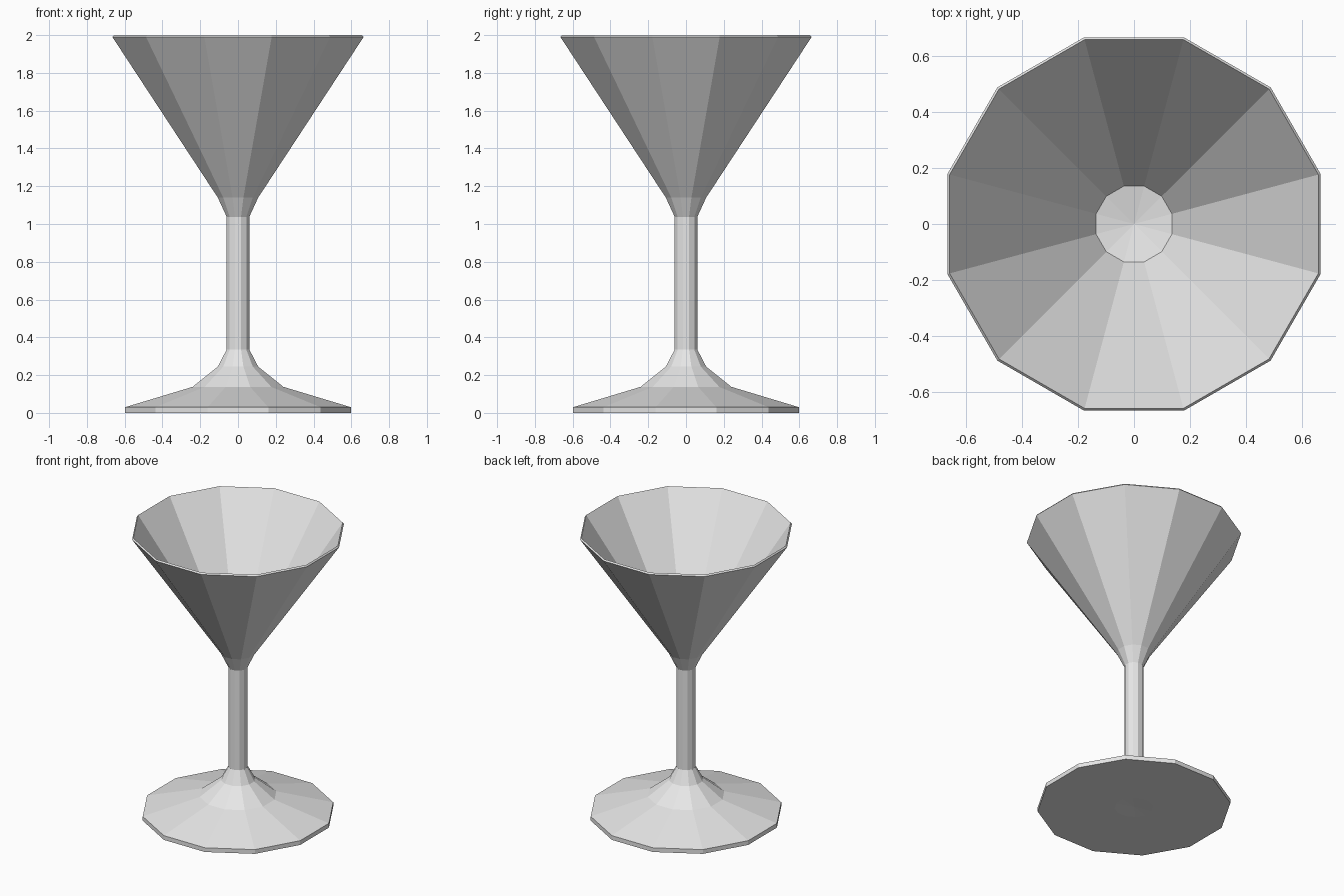
import bpy, bmesh, math

if "Cube" in bpy.data.objects:
    bpy.data.objects.remove(bpy.data.objects["Cube"])

SIDES = 12
K = math.cos(math.pi / SIDES)  # vertex at 15 degrees: silhouette x -> ring radius

glass = bpy.data.materials.new("pale_grey")
glass.diffuse_color = (0.8, 0.8, 0.8, 1)
glass.use_nodes = True
glass.node_tree.nodes["Principled BSDF"].inputs["Base Color"].default_value = glass.diffuse_color


def lathe(name, profile, mat):
    """Closed faceted solid of revolution; profile runs (x, z) from bottom pole to top pole."""
    bm = bmesh.new()
    rings = []
    for x, z in profile:
        if x == 0:
            rings.append([bm.verts.new((0, 0, z))] * SIDES)
            continue
        r = x / K
        rings.append([bm.verts.new((r * math.cos((i + 0.5) * math.tau / SIDES),
                                    r * math.sin((i + 0.5) * math.tau / SIDES), z))
                      for i in range(SIDES)])
    for low, high in zip(rings, rings[1:]):
        for i in range(SIDES):
            j = (i + 1) % SIDES
            bm.faces.new(list(dict.fromkeys((low[i], low[j], high[j], high[i]))))
    bmesh.ops.recalc_face_normals(bm, faces=bm.faces)
    mesh = bpy.data.meshes.new(name)
    bm.to_mesh(mesh)
    bm.free()
    mesh.materials.append(mat)
    obj = bpy.data.objects.new(name, mesh)
    bpy.context.collection.objects.link(obj)
    return obj


# Foot, stem and hollow bowl as one continuous turned profile
lathe("cocktail_glass", [
    (0, 0.005), (0.12, 0.0), (0.598, 0.0), (0.598, 0.03),       # foot
    (0.24, 0.138), (0.107, 0.245), (0.06, 0.335),               # foot flare
    (0.06, 1.038), (0.107, 1.14),                               # stem and collar
    (0.665, 1.99), (0.657, 2.0),                                # outer bowl and rim
    (0.135, 1.205), (0, 1.18),                                  # bowl inside
], glass)
